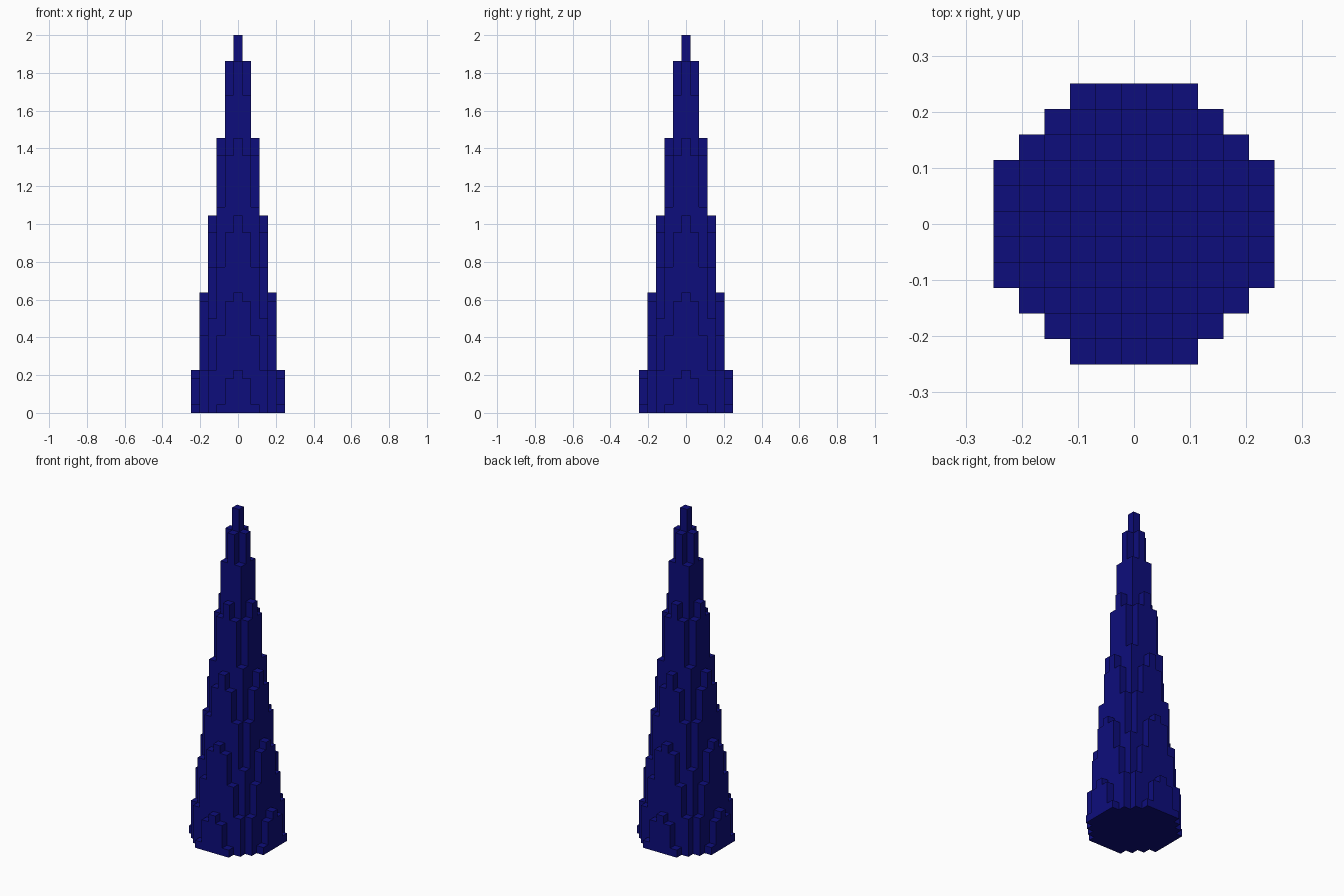
import bpy, bmesh, math

if "Cube" in bpy.data.objects:
    bpy.data.objects.remove(bpy.data.objects["Cube"], do_unlink=True)

CELL = 0.5 / 11       # edge of one block
RADIUS = 5            # blocks from the centre to the rim
MAX_LEVELS = 44       # the tip is cut off at this many blocks
DIRECTIONS = [(1, 0), (0, 1), (-1, 0), (0, -1)]


def levels(i, j):
    """Height of a column in blocks: a steep cone rounded down to whole blocks."""
    if max(abs(i), abs(j)) > RADIUS:
        return 0
    return max(0, min(MAX_LEVELS, math.floor(50.15 - 9 * math.hypot(i, j))))


def add_face(bm, points):
    bm.faces.new([bm.verts.new([c * CELL for c in p]) for p in points])


# Stepped spire: tops, undersides and only the exposed parts of the walls
bm = bmesh.new()
for i in range(-RADIUS, RADIUS + 1):
    for j in range(-RADIUS, RADIUS + 1):
        h = levels(i, j)
        if h == 0:
            continue
        corners = [(i - .5, j - .5), (i + .5, j - .5), (i + .5, j + .5), (i - .5, j + .5)]
        add_face(bm, [(x, y, h) for x, y in corners])
        add_face(bm, [(x, y, 0) for x, y in reversed(corners)])
        for dx, dy in DIRECTIONS:
            low = levels(i + dx, j + dy)
            if low < h:
                cx, cy = i + dx / 2, j + dy / 2
                ax, ay = cx + dy / 2, cy - dx / 2
                bx, by = cx - dy / 2, cy + dx / 2
                add_face(bm, [(ax, ay, low), (bx, by, low), (bx, by, h), (ax, ay, h)])
bmesh.ops.remove_doubles(bm, verts=bm.verts, dist=CELL * 0.01)

mesh = bpy.data.meshes.new("stepped_spire")
bm.to_mesh(mesh)
bm.free()
spire = bpy.data.objects.new("stepped_spire", mesh)
bpy.context.collection.objects.link(spire)

# Single navy colour
navy = bpy.data.materials.new("navy blue")
navy.use_nodes = True
colour = (0.004, 0.004, 0.2, 1)
navy.diffuse_color = colour
navy.node_tree.nodes["Principled BSDF"].inputs["Base Color"].default_value = colour
mesh.materials.append(navy)
